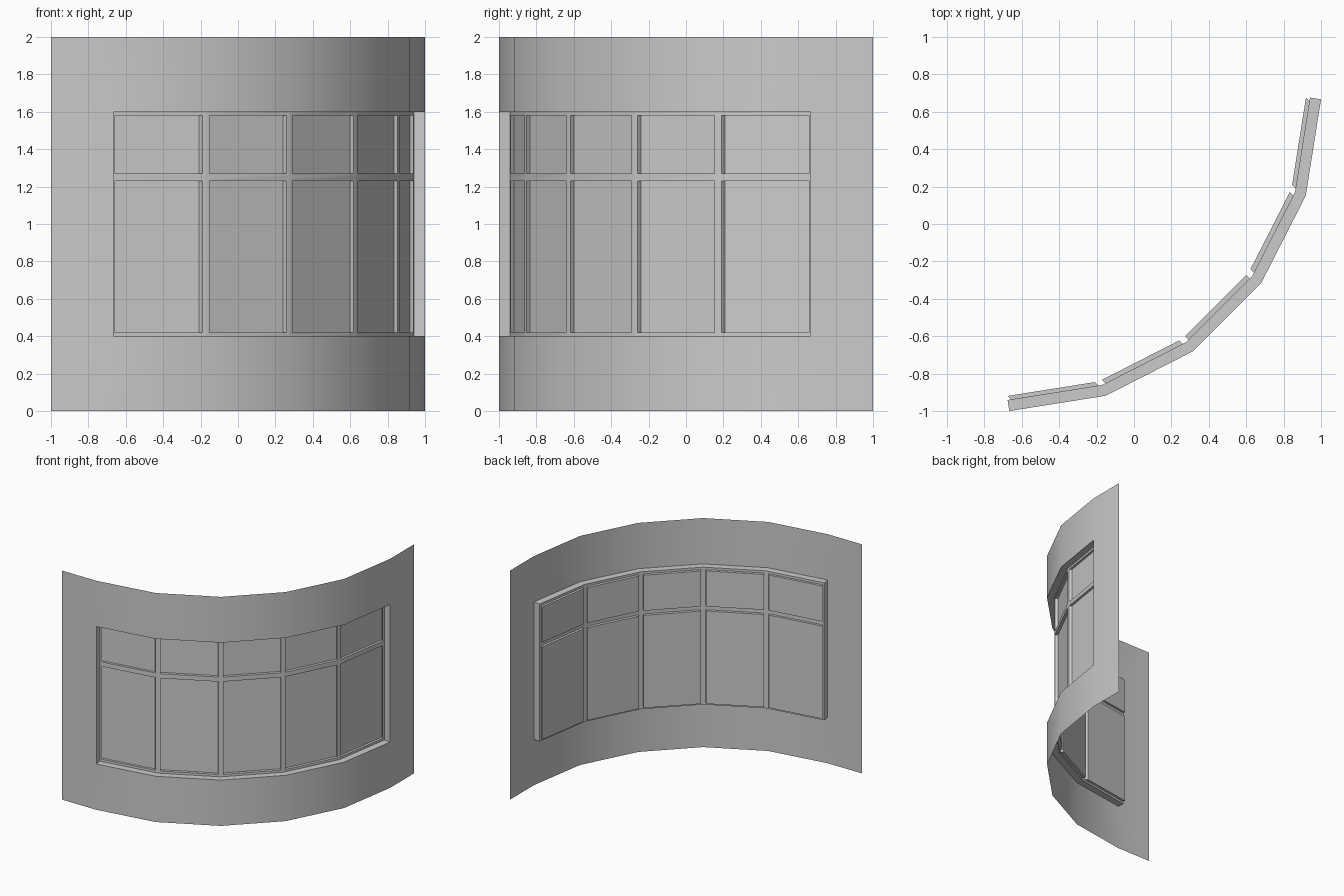
import bpy, bmesh
from math import sin, cos, radians

if "Cube" in bpy.data.objects:
    bpy.data.objects.remove(bpy.data.objects["Cube"])

R, C = 5 / 3, 2 / 3            # bend radius, bend centre at (-C, C)
SIDES, STEP = 5, 18
SILL, RAIL, HEAD, TOP = 0.4, 1.25, 1.6, 2.0
DEPTH, BAR, PANE = 0.06, 0.02, 0.0185


def on_arc(i):
    a = radians(i * STEP)
    return (-C + R * sin(a), C - R * cos(a))


def inset_arc(i):
    # mitred at inner corners, square to the facet at both ends
    if 0 < i < SIDES:
        a, d = radians(i * STEP), DEPTH / cos(radians(STEP / 2))
    else:
        a, d = radians(STEP / 2 if i == 0 else 90 - STEP / 2), DEPTH
    x, y = on_arc(i)
    return (x - d * sin(a), y + d * cos(a))


def loft(bm, rows):
    """Grid of quads through (path, height) rows."""
    grid = [[bm.verts.new((x, y, z)) for x, y in path] for path, z in rows]
    faces = [[bm.faces.new((a[i], a[i + 1], b[i + 1], b[i]))
              for i in range(len(a) - 1)] for a, b in zip(grid, grid[1:])]
    return grid, faces


def finish(bm, name):
    me = bpy.data.meshes.new(name)
    bm.to_mesh(me)
    bm.free()
    ob = bpy.data.objects.new(name, me)
    bpy.context.collection.objects.link(ob)
    bpy.ops.object.select_all(action='DESELECT')
    ob.select_set(True)
    bpy.context.view_layer.objects.active = ob
    bpy.ops.object.shade_smooth_by_angle(angle=radians(30))


outer = [on_arc(i) for i in range(SIDES + 1)]
inner = [inset_arc(i) for i in range(SIDES + 1)]

# Curved wall sheet with the window opening left out
bm = bmesh.new()
path = [(-1, -1)] + outer + [(1, 1)]
_, faces = loft(bm, [(path, z) for z in (0, SILL, HEAD, TOP)])
bmesh.ops.delete(bm, geom=faces[1][1:-1], context='FACES')
finish(bm, "curved_wall")

# Window: reveal (sill, head, jambs) and frame grid
bm = bmesh.new()
grid, faces = loft(bm, [(outer, SILL), (inner, SILL), (inner, RAIL),
                        (inner, HEAD), (outer, HEAD)])
bm.faces.new([row[0] for row in grid])
bm.faces.new([row[-1] for row in reversed(grid)])

# Bars around each cell, then panes pushed back together in one direction
panes = faces[1] + faces[2]
bm.normal_update()
bmesh.ops.inset_individual(bm, faces=panes, thickness=BAR, use_even_offset=True)
pushed = bmesh.ops.extrude_discrete_faces(bm, faces=panes)["faces"]
rims = {}
for f in pushed:
    for v in f.verts:
        rims[v] = True
bmesh.ops.translate(bm, verts=list(rims), vec=(-PANE, PANE, 0))
finish(bm, "window_frame_and_panes")
